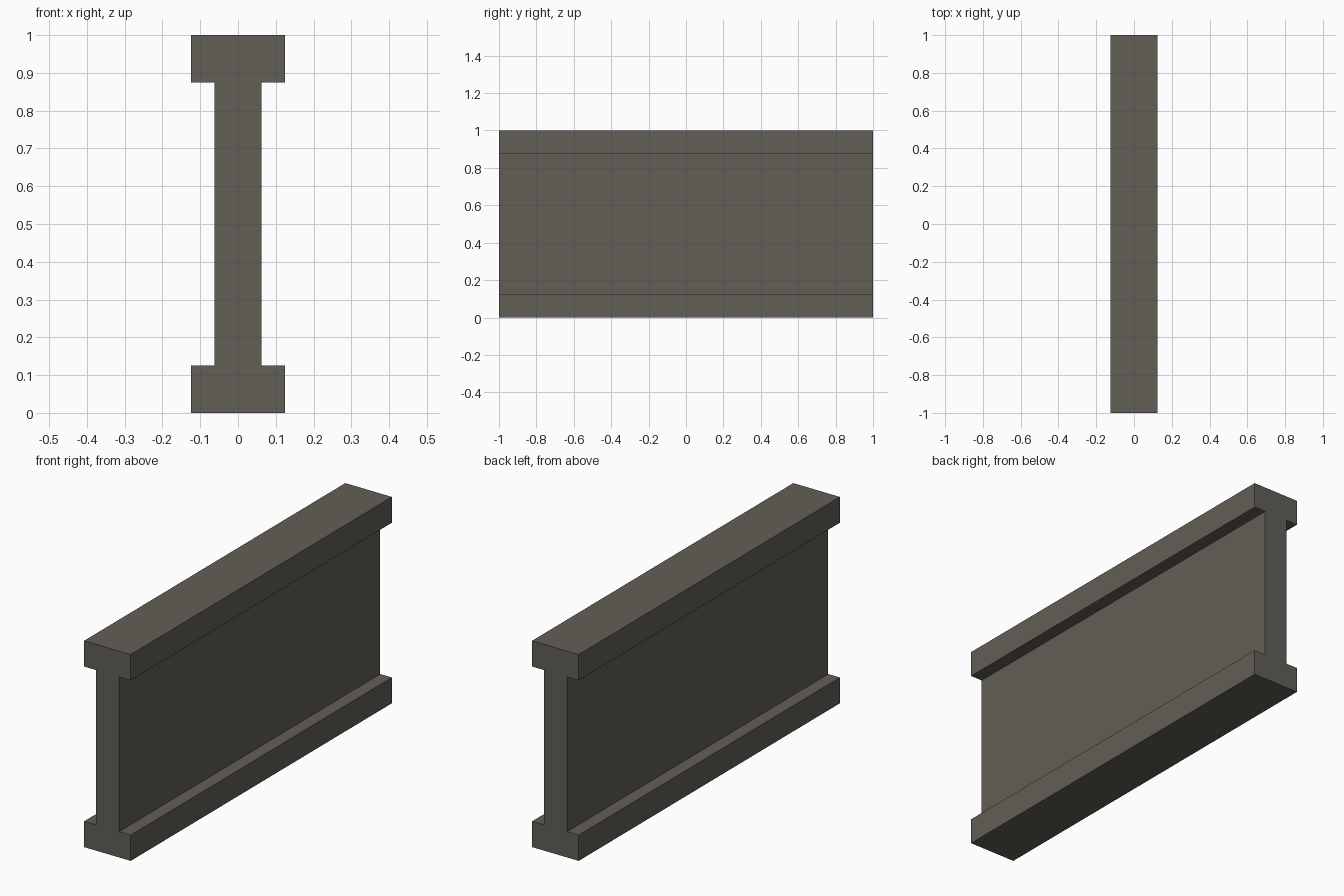
import bpy
import bmesh

if "Cube" in bpy.data.objects:
    bpy.data.objects.remove(bpy.data.objects["Cube"])

# Main dimensions
HALF_FLANGE = 0.125
HALF_WEB = 0.0625
FLANGE_T = 0.125
HEIGHT = 1.0
LENGTH = 2.0

steel = bpy.data.materials.new("dark warm grey")
steel.diffuse_color = (0.12, 0.113, 0.092, 1.0)
steel.use_nodes = True
steel.node_tree.nodes["Principled BSDF"].inputs["Base Color"].default_value = steel.diffuse_color

# Right half of the I profile, bottom to top, then mirrored for the left half
right = [(HALF_FLANGE, 0), (HALF_FLANGE, FLANGE_T), (HALF_WEB, FLANGE_T),
         (HALF_WEB, HEIGHT - FLANGE_T), (HALF_FLANGE, HEIGHT - FLANGE_T),
         (HALF_FLANGE, HEIGHT)]
profile = right + [(-x, z) for x, z in reversed(right)]

# Beam: extrude the profile from front to back
bm = bmesh.new()
front = bm.faces.new([bm.verts.new((x, -LENGTH / 2, z)) for x, z in profile])
result = bmesh.ops.extrude_face_region(bm, geom=[front], use_keep_orig=True)
back_verts = [g for g in result["geom"] if isinstance(g, bmesh.types.BMVert)]
bmesh.ops.translate(bm, verts=back_verts, vec=(0, LENGTH, 0))
bmesh.ops.recalc_face_normals(bm, faces=bm.faces)

mesh = bpy.data.meshes.new("i_beam")
bm.to_mesh(mesh)
bm.free()
mesh.materials.append(steel)
beam = bpy.data.objects.new("i_beam", mesh)
bpy.context.collection.objects.link(beam)
